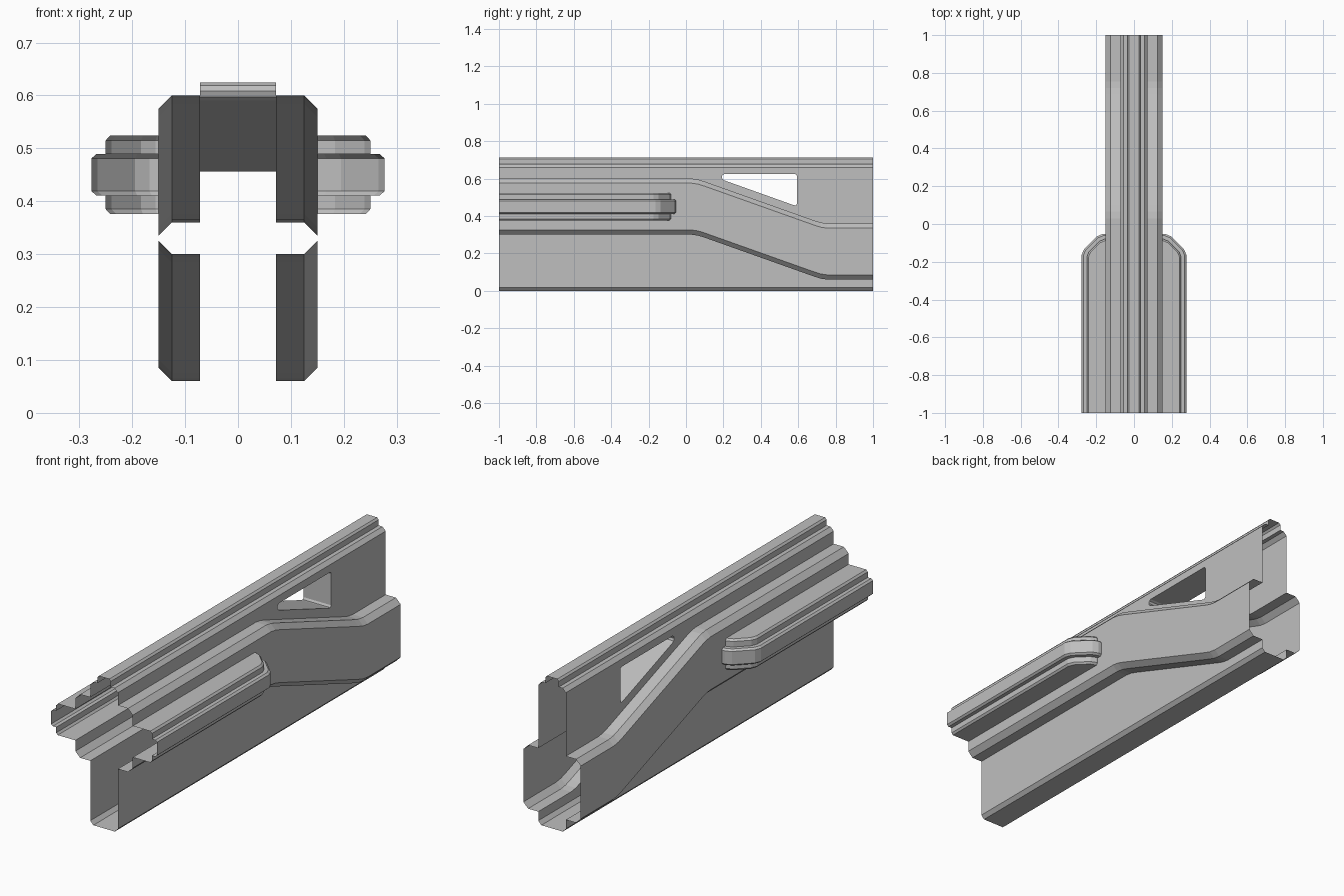
import bpy, bmesh
from mathutils import Vector

if "Cube" in bpy.data.objects:
    bpy.data.objects.remove(bpy.data.objects["Cube"])

bm = bmesh.new()

def face(points):
    return bm.faces.new([bm.verts.new(p) for p in points])

def loft(rows):
    # Quads between successive rows of points
    for a, b in zip(rows, rows[1:]):
        for i in range(len(a) - 1):
            face([a[i], a[i + 1], b[i + 1], b[i]])

def fill(x, *loops):
    # Flat panel at constant x from (y, z) outlines; later outlines are holes
    edges = []
    for loop in loops:
        vs = [bm.verts.new((x, y, z)) for y, z in loop]
        edges += [bm.edges.new((vs[i], vs[(i + 1) % len(vs)])) for i in range(len(vs))]
    bmesh.ops.triangle_fill(bm, use_beauty=True, edges=edges, normal=Vector((1, 0, 0)))

# Path of the wide band: level, sloping down, level again
PATH = [(-1, 0), (0.03, 0), (0.065, -0.005), (0.1, -0.016),
        (0.685, -0.224), (0.72, -0.235), (0.755, -0.24), (1, -0.24)]
W, BAND = 0.072, 0.15

def along(x, z):
    return [(x, y, z + d) for y, d in PATH]

def straight(x, z):
    return [(x, -1, z), (x, 1, z)]

# Wide band: upper and lower shoulders with chamfers
loft([along(W, 0.6), along(0.125, 0.6), along(BAND, 0.575)])
loft([along(BAND, 0.325), along(0.125, 0.3), along(W, 0.3)])

# Lower wall, bottom chamfer and floor
loft([along(W, 0.3), [(W, y, 0.017) for y, d in PATH]])
loft([straight(W, 0.017), straight(0.056, 0), straight(0, 0)])

# Stepped top ridge
loft([straight(x, z) for x, z in
      [(W, 0.66), (0.055, 0.677), (0.035, 0.677), (0.035, 0.704), (0.027, 0.713), (0, 0.713)]])

# Upper wall with the rounded triangular window and its tunnel
hole = [(0.205, 0.624), (0.195, 0.619), (0.191, 0.608), (0.195, 0.597), (0.205, 0.590),
        (0.575, 0.458), (0.587, 0.456), (0.593, 0.465), (0.593, 0.614), (0.590, 0.621), (0.582, 0.624)]
fill(W, [(-1, 0.66), (1, 0.66)] + [(y, 0.6 + d) for y, d in reversed(PATH)], hole)
ring = hole + hole[:1]
loft([[(W, y, z) for y, z in ring], [(0, y, z) for y, z in ring]])

# Side rail: stepped section as (inset, z), following a rounded plan
SECTION = [(0.035, 0.376), (0.027, 0.385), (0.027, 0.411), (0.009, 0.411), (0, 0.419),
           (0, 0.481), (0.009, 0.489), (0.027, 0.489), (0.027, 0.515), (0.035, 0.524)]
END = -0.053

def plan(i, z):
    c = 0.13 - 1.414 * i
    a = Vector((0.277 - i, c - 0.277 + i, z))
    b = Vector((c - END + i, END - i, z))
    diag = (b - a).normalized()
    r = 0.016
    return [(0.277 - i, -1, z), a - Vector((0, r, 0)), a + diag * r,
            b - diag * r, b - Vector((r, 0, 0)), (BAND, END - i, z)]

loft([plan(i, z) for i, z in SECTION])
for i, z in (SECTION[0], SECTION[-1]):
    face(plan(i, z) + [(BAND, -1, z)])

# Outer face of the band, notched where the rail opens into it
notch = [(-1, SECTION[0][1])] + [(END - i, z) for i, z in SECTION] + [(-1, SECTION[-1][1])]
fill(BAND, [(y, 0.575 + d) for y, d in PATH] +
     [(y, 0.325 + d) for y, d in reversed(PATH)] + notch)

# Mirror to the other side, weld and orient
copy = bmesh.ops.duplicate(bm, geom=bm.verts[:] + bm.edges[:] + bm.faces[:])["geom"]
for v in copy:
    if isinstance(v, bmesh.types.BMVert):
        v.co.x = -v.co.x
bmesh.ops.remove_doubles(bm, verts=bm.verts[:], dist=0.0002)
bmesh.ops.recalc_face_normals(bm, faces=bm.faces[:])

mesh = bpy.data.meshes.new("rail_housing")
bm.to_mesh(mesh)
bm.free()
grey = bpy.data.materials.new("plain grey")
grey.diffuse_color = (0.52, 0.52, 0.52, 1)
grey.use_nodes = True
grey.node_tree.nodes["Principled BSDF"].inputs["Base Color"].default_value = grey.diffuse_color
mesh.materials.append(grey)
bpy.context.collection.objects.link(bpy.data.objects.new("rail_housing", mesh))
